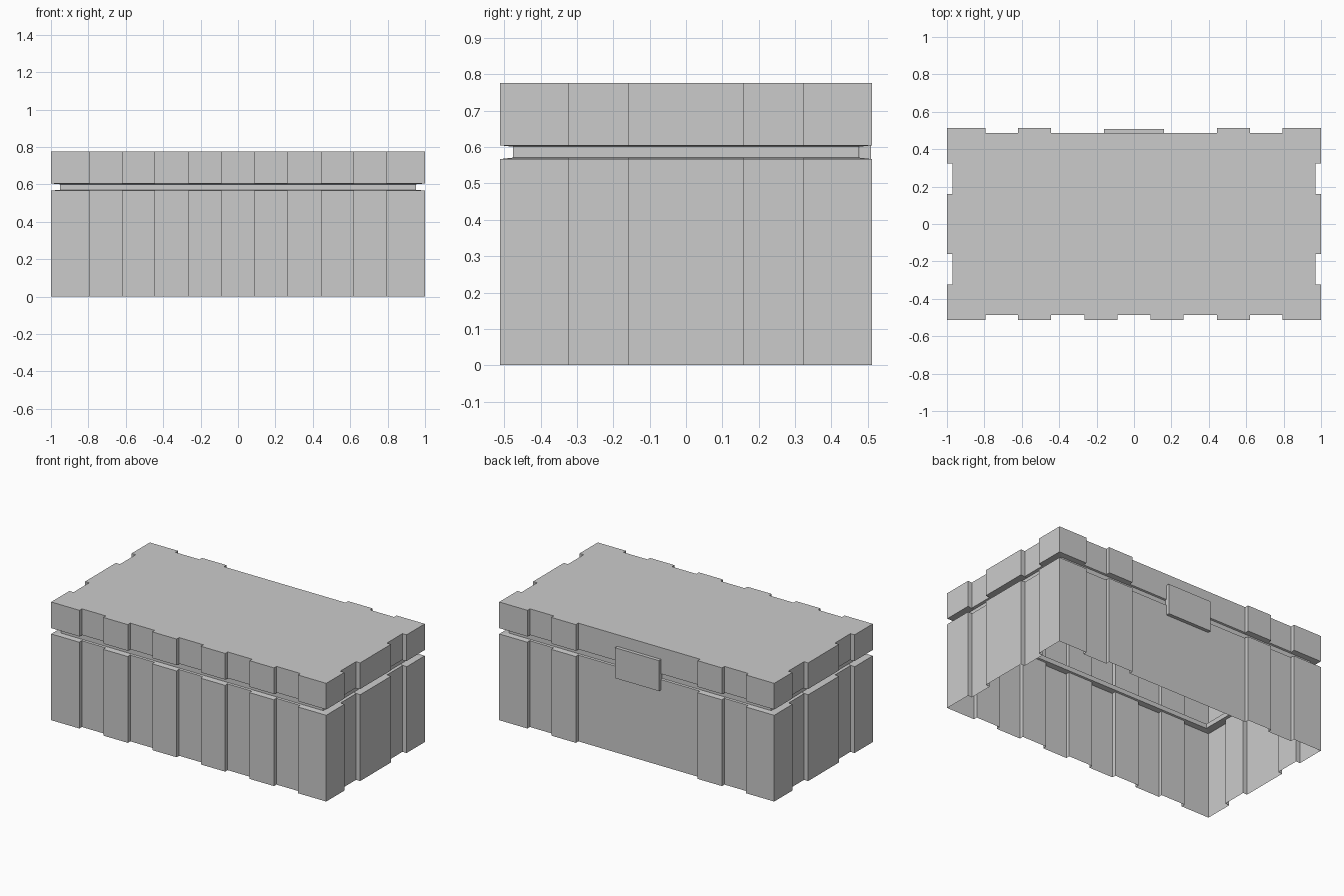
import bpy, bmesh

if "Cube" in bpy.data.objects:
    bpy.data.objects.remove(bpy.data.objects["Cube"])

X, Y = 1.0, 0.512            # outer panel faces
RX, RY = 0.97, 0.486         # recessed panel faces
NX, NY = 0.953, 0.476        # neck between body and lid


def side(spans, half, outer, inner):
    """Profile of one wall as (along, out) pairs, stepping in at each recess span."""
    pts = [(-half, outer)]
    for a, b in spans:
        pts += [(a, outer), (a, inner), (b, inner), (b, outer)]
    return pts


front_spans = [(-0.795, -0.62), (-0.443, -0.265), (-0.088, 0.088), (0.265, 0.443), (0.62, 0.795)]
back_spans = [(-0.795, -0.62), (-0.443, 0.443), (0.62, 0.795)]
end_spans = [(-0.323, -0.16), (0.16, 0.323)]

# Corrugated plan outline, counter-clockwise from the front left corner
outline = [(t, -o) for t, o in side(front_spans, X, Y, RY)]
outline += [(o, t) for t, o in side(end_spans, Y, X, RX)]
outline += [(-t, o) for t, o in side(back_spans, X, Y, RY)]
outline += [(-o, -t) for t, o in side(end_spans, Y, X, RX)]
# Neck rectangle with one point matching each outline point
neck = [(max(-NX, min(NX, x)), max(-NY, min(NY, y))) for x, y in outline]


def loft(name, rings, cap=False):
    """Skin a stack of (plan outline, height) rings, optionally closing the top."""
    bm = bmesh.new()
    loops = [[bm.verts.new((x, y, z)) for x, y in pts] for pts, z in rings]
    n = len(loops[0])
    for lo, hi in zip(loops, loops[1:]):
        for i in range(n):
            j = (i + 1) % n
            bm.faces.new((lo[i], lo[j], hi[j], hi[i]))
    if cap:
        bm.faces.new(loops[-1])
    bmesh.ops.remove_doubles(bm, verts=bm.verts, dist=1e-4)
    me = bpy.data.meshes.new(name)
    bm.to_mesh(me)
    bm.free()
    ob = bpy.data.objects.new(name, me)
    bpy.context.collection.objects.link(ob)
    return ob


# Open-bottomed body with its top ledge, the inset neck, and the lid
loft("body", [(outline, 0.0), (outline, 0.567), (neck, 0.571)])
corners = [(-NX, -NY), (NX, -NY), (NX, NY), (-NX, NY)]
loft("neck", [(corners, 0.571), (corners, 0.601)])
loft("lid", [(neck, 0.601), (outline, 0.605), (outline, 0.777)], cap=True)

# Latch plate bridging the gap at the back
bpy.ops.mesh.primitive_cube_add(size=1, location=(0, 0.493, 0.6))
latch = bpy.context.object
latch.name = "latch_plate"
latch.scale = (0.32, 0.032, 0.2)
